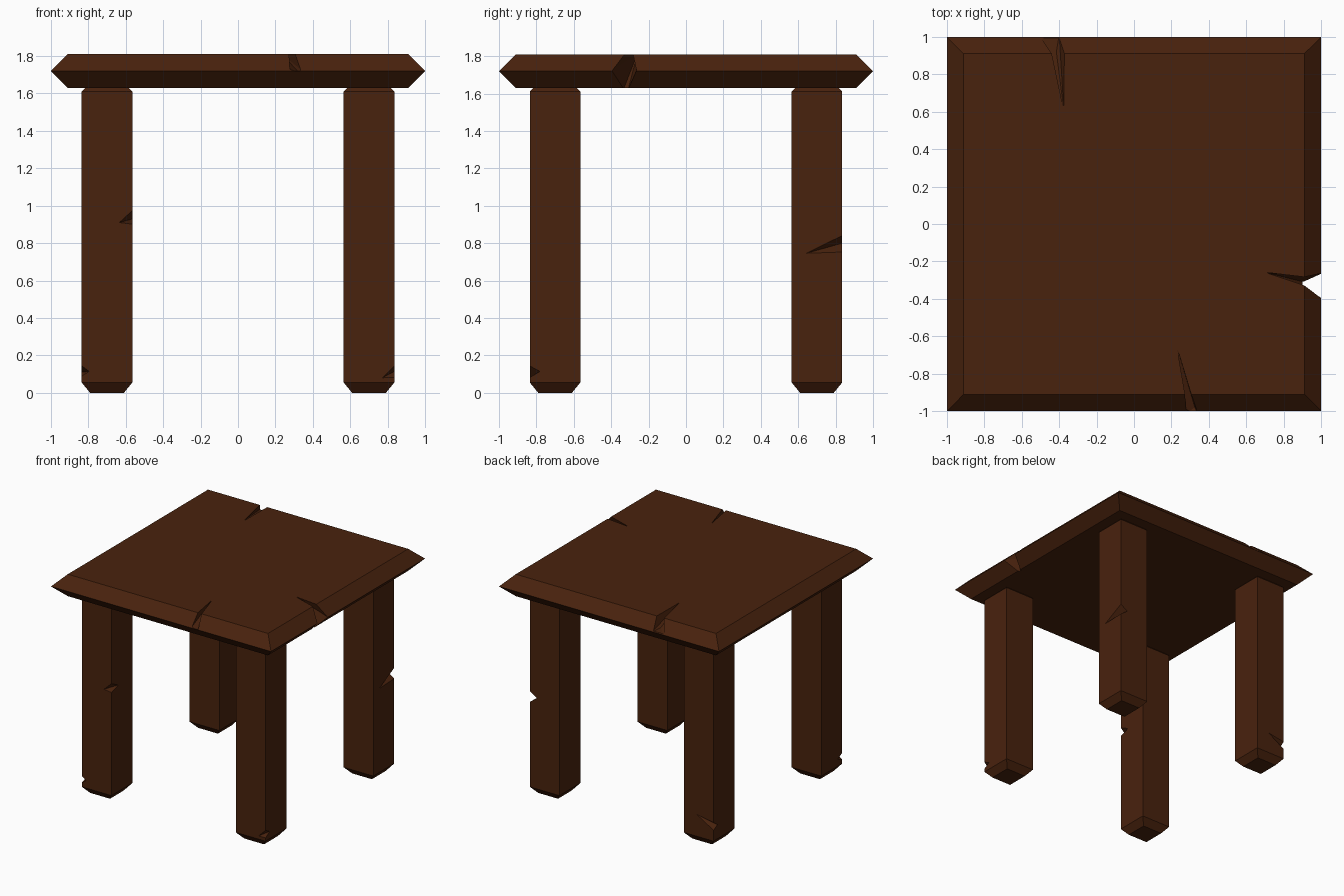
import bpy, bmesh

if "Cube" in bpy.data.objects:
    bpy.data.objects.remove(bpy.data.objects["Cube"])

wood = bpy.data.materials.new("dark brown wood")
wood.diffuse_color = (0.066, 0.016, 0.004, 1)
wood.use_nodes = True
wood.node_tree.nodes["Principled BSDF"].inputs["Base Color"].default_value = wood.diffuse_color


def add_object(name, bm):
    bmesh.ops.recalc_face_normals(bm, faces=bm.faces)
    me = bpy.data.meshes.new(name)
    bm.to_mesh(me)
    bm.free()
    ob = bpy.data.objects.new(name, me)
    bpy.context.collection.objects.link(ob)
    me.materials.append(wood)
    return ob


def square_stack(name, cx, cy, rings):
    """Square rings (half width, z) joined into a closed block."""
    bm = bmesh.new()
    loops = [[bm.verts.new((cx + sx * h, cy + sy * h, z))
              for sx, sy in ((-1, -1), (1, -1), (1, 1), (-1, 1))] for h, z in rings]
    for a, b in zip(loops, loops[1:]):
        for i in range(4):
            j = (i + 1) % 4
            bm.faces.new((a[i], a[j], b[j], b[i]))
    bm.faces.new(loops[0][::-1])
    bm.faces.new(loops[-1])
    return add_object(name, bm)


def cut(ob, points):
    """Chip a convex splinter out of the block."""
    bm = bmesh.new()
    for p in points:
        bm.verts.new(p)
    bmesh.ops.convex_hull(bm, input=bm.verts)
    cutter = add_object("chip_cutter", bm)
    cutter.hide_render = True
    mod = ob.modifiers.new("chip", 'BOOLEAN')
    mod.operation = 'DIFFERENCE'
    mod.solver = 'EXACT'
    mod.object = cutter
    bpy.context.view_layer.objects.active = ob
    bpy.ops.object.modifier_apply(modifier=mod.name)
    bpy.data.objects.remove(cutter)


# Table top with a pointed rim
top = square_stack("table_top", 0, 0, [(0.91, 1.63), (1.0, 1.72), (0.91, 1.81)])
# front crack
cut(top, [(0.23, -0.66, 1.812), (0.275, -0.91, 1.83), (0.305, -0.91, 1.83),
          (0.28, -1.01, 1.725), (0.34, -1.01, 1.725), (0.325, -0.98, 1.715)])
# back crack
cut(top, [(-0.375, 0.61, 1.812), (-0.43, 0.91, 1.83), (-0.365, 0.91, 1.83),
          (-0.50, 1.01, 1.725), (-0.40, 1.01, 1.725), (-0.415, 0.92, 1.73)])
# right crack, right through the rim
cut(top, [(0.71, -0.26, 1.812), (0.91, -0.322, 1.825), (0.91, -0.288, 1.825),
          (1.01, -0.40, 1.72), (1.01, -0.265, 1.72),
          (0.91, -0.335, 1.62), (0.91, -0.31, 1.62)])

# Legs with chamfered ends
R, C = 0.135, 0.70
legs = {}
for yn, sy in (("front", -1), ("back", 1)):
    for xn, sx in (("left", -1), ("right", 1)):
        name = f"{yn}_{xn}_leg"
        legs[name] = square_stack(name, sx * C, sy * C,
                                  [(0.09, 0), (R, 0.055), (R, 1.61), (0.09, 1.655)])


def corner_chip(name, x, y, z0, z1, along_x, along_y, zx, zy):
    """Chip a leg corner; along_* are signed reaches along the two faces."""
    ox = -0.004 if along_x > 0 else 0.004
    oy = -0.004 if along_y > 0 else 0.004
    cut(legs[name], [(x + ox, y + oy, z0), (x + ox, y + oy, z1),
                     (x + along_x, y + oy / 4, zx), (x + ox / 4, y + along_y, zy)])


corner_chip("front_left_leg", -0.565, -0.835, 0.90, 0.98, -0.07, 0.09, 0.91, 0.93)
corner_chip("front_left_leg", -0.835, -0.835, 0.085, 0.15, 0.04, 0.06, 0.115, 0.11)
corner_chip("front_right_leg", 0.835, -0.835, 0.08, 0.15, -0.065, 0.055, 0.08, 0.115)
corner_chip("back_right_leg", 0.835, 0.835, 0.75, 0.845, -0.065, -0.195, 0.80, 0.745)
corner_chip("back_left_leg", -0.835, 0.835, 0.14, 0.21, 0.155, -0.05, 0.235, 0.17)
